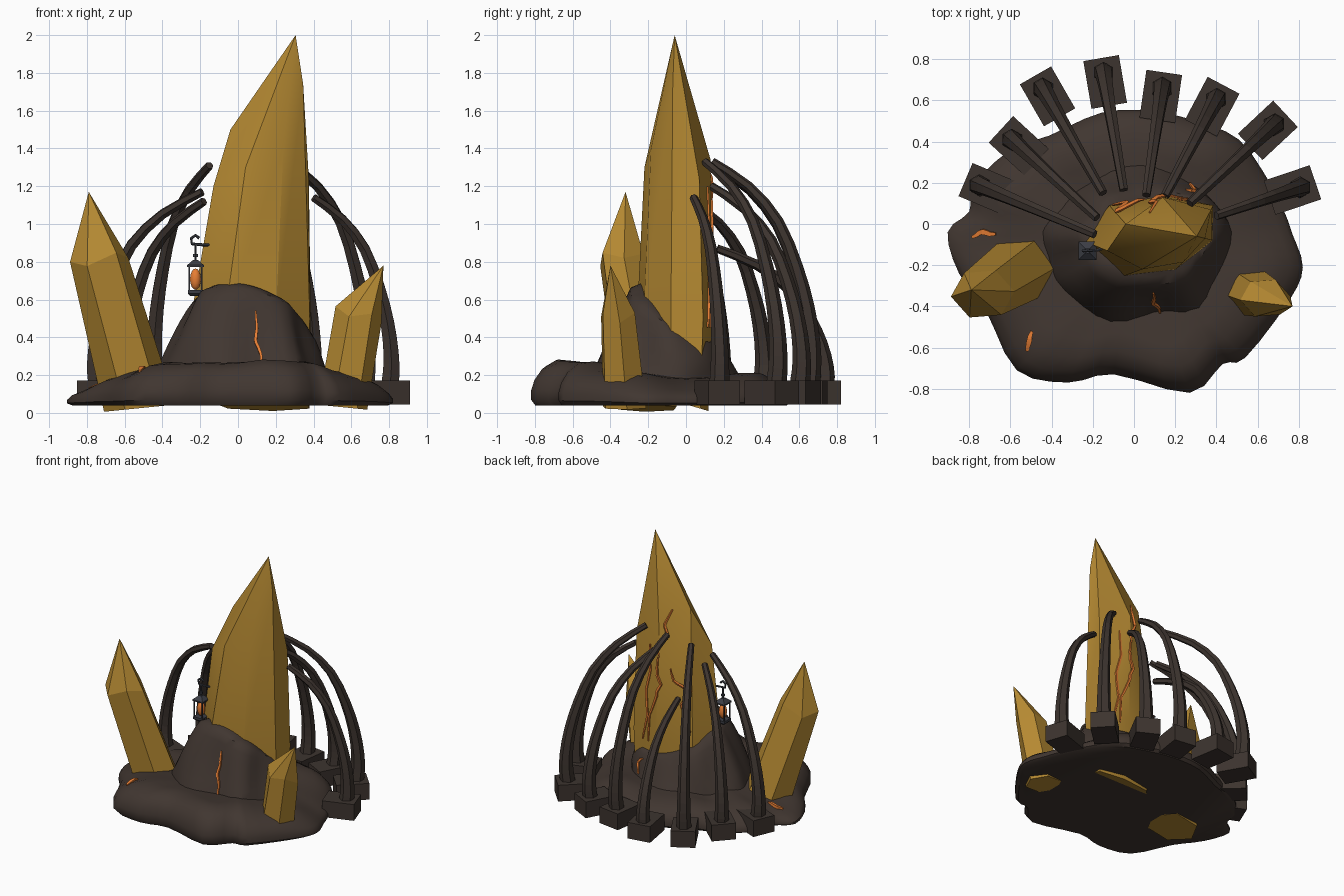
import bpy, bmesh, math, random
from mathutils import Vector, Matrix, noise
from mathutils.bvhtree import BVHTree

if "Cube" in bpy.data.objects:
    bpy.data.objects.remove(bpy.data.objects["Cube"])

random.seed(4)


def mat(name, rgb):
    m = bpy.data.materials.new(name)
    m.diffuse_color = (*rgb, 1)
    m.use_nodes = True
    m.node_tree.nodes["Principled BSDF"].inputs["Base Color"].default_value = m.diffuse_color
    return m


ROCK = mat("dark rock", (0.052, 0.037, 0.030))
BONE = mat("charred rib", (0.046, 0.034, 0.028))
AMBER = mat("amber crystal", (0.46, 0.25, 0.032))
GLOW = mat("orange glow", (0.80, 0.21, 0.035))
METAL = mat("lantern metal", (0.045, 0.048, 0.06))


def finish(name, bm, m, smooth=None):
    bmesh.ops.recalc_face_normals(bm, faces=bm.faces)
    me = bpy.data.meshes.new(name)
    bm.to_mesh(me)
    bm.free()
    me.materials.append(m)
    ob = bpy.data.objects.new(name, me)
    bpy.context.collection.objects.link(ob)
    if smooth:
        bpy.ops.object.select_all(action='DESELECT')
        ob.select_set(True)
        bpy.context.view_layer.objects.active = ob
        bpy.ops.object.shade_smooth_by_angle(angle=math.radians(smooth))
    return ob


def loft(name, rings, m, tip=None, smooth=None):
    """Skin closed rings; cap the ends or run to a tip."""
    bm = bmesh.new()
    vs = [[bm.verts.new(p) for p in r] for r in rings]
    n = len(vs[0])
    for a, b in zip(vs, vs[1:]):
        for i in range(n):
            j = (i + 1) % n
            bm.faces.new((a[i], a[j], b[j], b[i]))
    bm.faces.new(vs[0])
    if tip is None:
        bm.faces.new(vs[-1])
    else:
        t = bm.verts.new(tip)
        for i in range(n):
            bm.faces.new((vs[-1][i], vs[-1][(i + 1) % n], t))
    return finish(name, bm, m, smooth)


def tube(name, pts, radii, sides, m, smooth=None):
    pts = [Vector(p) for p in pts]
    rings = []
    for i, p in enumerate(pts):
        t = (pts[min(i + 1, len(pts) - 1)] - pts[max(i - 1, 0)]).normalized()
        ref = Vector((0, 0, 1)) if abs(t.z) < 0.95 else Vector((0, 1, 0))
        if i == 0:
            u = t.cross(ref).normalized()
        else:
            u = (u - t * u.dot(t)).normalized()
        v = t.cross(u)
        rings.append([p + radii[i] * (u * math.cos(a) + v * math.sin(a))
                      for a in [2 * math.pi * (k + 0.5) / sides for k in range(sides)]])
    return loft(name, rings, m, smooth=smooth)


def box(name, c, size, m, yaw=0.0):
    bm = bmesh.new()
    bmesh.ops.create_cube(bm, size=1, matrix=Matrix.Translation(c) @ Matrix.Rotation(yaw, 4, 'Z')
                          @ Matrix.Diagonal((*size, 1)))
    return finish(name, bm, m)


def spline(p, sub, closed):
    """Catmull-Rom through the points."""
    n, out = len(p), []
    for i in range(n if closed else n - 1):
        q = [Vector(p[(i + k) % n] if closed else p[min(max(i + k, 0), n - 1)]) for k in (-1, 0, 1, 2)]
        for s in range(sub):
            t = s / sub
            out.append(0.5 * (2 * q[1] + (q[2] - q[0]) * t + (2 * q[0] - 5 * q[1] + 4 * q[2] - q[3]) * t * t
                              + (3 * q[1] - q[0] - 3 * q[2] + q[3]) * t ** 3))
    return out if closed else out + [Vector(p[-1])]


# Rock base: lobed outline, pillow-shaped lumpy top
outline = [(-.905, -.04), (-.85, -.24), (-.72, -.42), (-.57, -.71), (-.32, -.77), (-.1, -.73), (.27, -.82),
           (.43, -.68), (.54, -.65), (.755, -.37), (.82, -.21), (.77, -.05), (.73, .06), (.66, .2), (.51, .41),
           (.3, .5), (.08, .55), (-.16, .54), (-.41, .43), (-.6, .36), (-.78, .19), (-.80, .06)]
edge = spline(outline, 3, True)


def base_height(x, y):
    h = .20 - .12 * min(y, 0) - .14 * max(0, abs(x) - .35)
    return h + .04 * noise.noise(Vector((x * 4, y * 4, 1)))


rings = []
for sc, k in ((.97, 0), (1, .12), (1, .32), (.975, .55), (.92, .77), (.82, .94), (.68, 1), (.45, 1), (.2, 1)):
    ring = []
    for e in edge:
        x, y = e.x * sc, (e.y + .1) * sc - .1
        ring.append((x, y, .04 + k * (base_height(x, y) - .04)))
    rings.append(ring)
rock_base = loft("rock_base", rings, ROCK, smooth=40)

# Rock mound holding the main crystal
rings = []
for t, k in ((0, 0), (.12, .16), (.3, .34), (.5, .54), (.7, .75), (.86, .9), (1, 1), (1.25, 1.04), (1.8, 1.04)):
    ring = []
    for i in range(40):
        a = 2 * math.pi * i / 40
        c, s = math.cos(a), math.sin(a)
        top = .52 - .07 * c - .13 * s
        r = 1 + .16 * noise.noise(Vector((c * 1.8, s * 1.8, t)))
        ring.append((.03 + .04 * t + (.47 - .17 * t) * c * r, -.1 + .03 * t + (.39 - .16 * t) * s * r,
                     .15 + (top - .15) * k))
    rings.append(ring)
rock_mound = loft("rock_mound", rings, ROCK, smooth=40)

# Main crystal: seven-sided, uneven shoulders, soft front right side
low = [(-.07, -.26), (.20, -.225), (.38, -.08), (.385, .09), (.16, .14), (-.12, .09), (-.25, -.08)]
shoulder = [(.04, -.22, 1.3), (.24, -.185, 1.4), (.345, -.07, 1.74), (.375, .07, 1.24),
            (.14, .13, 1.34), (-.04, .0, 1.5), (-.13, -.13, 1.2)]
main_crystal = loft("main_crystal", [[(x * .85 + .05, y * .85, .045 - .25 * y) for x, y in low],
                                     [(x, y, .5) for x, y in low], shoulder], AMBER, (.305, -.06, 2.0), 31)


# Side crystals
def side_crystal(name, b, rb, s, rs, tip, turn):
    rings = []
    for c, r, tilt in ((b, rb, .1), (s, rs, .2)):
        ring = []
        for i in range(6):
            a = turn + math.pi * i / 3
            dx, dy = r[0] * math.cos(a), r[1] * math.sin(a)
            ring.append((c[0] + dx, c[1] + dy, c[2] + tilt * dx * (1 if tip[0] < 0 else -1) + .04 * (i % 2) * (c is s)))
        rings.append(ring)
    return loft(name, rings, AMBER, tip)


side_crystal("left_crystal", (-.52, -.20, .025), (.19, .165), (-.735, -.34, .79), (.155, .125), (-.79, -.32, 1.17), .1)
side_crystal("right_crystal", (.555, -.325, .03), (.13, .125), (.638, -.36, .50), (.122, .098), (.77, -.40, .78), .1)

# Curved ribs on blocks: (block x, y, tip x, y, tip height)
ribs = [(-.71, .17, -.19, -.05, 1.17), (-.56, .38, -.18, .03, 1.12), (-.42, .62, -.15, .15, 1.31),
        (-.14, .69, -.05, .165, .87), (.13, .62, .06, .14, 1.33), (.38, .57, .15, .135, 1.2),
        (.65, .455, .27, .10, 1.33), (.77, .165, .40, .04, 1.14)]
profile = [(1, .09), (1.03, .18), (1.03, .28), (.98, .42), (.87, .58), (.68, .76), (.38, .9), (0, 1)]
for n, (bx, by, tx, ty, h) in enumerate(ribs, 1):
    d = Vector((bx - tx, by - ty))
    yaw = math.atan2(d.y, d.x)
    box(f"rib_block_{n}", (bx, by, .108), (.235, .175, .125), BONE, yaw)
    d += d.normalized() * .03
    pts = spline([(tx + d.x * f, ty + d.y * f, h * z) for f, z in profile], 2, False)
    tube(f"rib_{n}", pts, [.056 - .034 * i / (len(pts) - 1) for i in range(len(pts))], 6, BONE)

# Glowing cracks laid on the surfaces
cracks = [
    (rock_mound, [(.09, -.3, .53), (.10, -.36, .45), (.095, -.4, .39), (.12, -.45, .33), (.135, -.5, .26)]),
    (rock_base, [(-.81, -.06, .2), (-.76, -.04, .2), (-.72, -.05, .2), (-.68, -.05, .2)]),
    (rock_base, [(-.50, -.52, .25), (-.52, -.57, .25), (-.54, -.62, .25)]),
    (main_crystal, [(.06, .1, 1.5), (.09, .15, 1.4), (.05, .15, 1.3), (.15, .15, 1.2), (.13, .15, 1.13)]),
    (main_crystal, [(.15, .2, 1.13), (.17, .2, 1.05), (.11, .2, .92), (.18, .2, .8), (.24, .2, .66), (.25, .2, .45)]),
    (main_crystal, [(.0, .2, 1.07), (-.02, .2, .98), (-.11, .1, .9), (-.06, .15, .8), (-.12, .12, .6)]),
    (main_crystal, [(.25, .2, 1.2), (.24, .2, 1.0), (.28, .2, .85), (.26, .2, .65), (.31, .2, .45)]),
    (rock_mound, [(.3, .3, .38), (.34, .25, .32), (.33, .3, .25)]),
]
for n, (ob, pts) in enumerate(cracks, 1):
    tree = BVHTree.FromPolygons([v.co for v in ob.data.vertices], [p.vertices[:] for p in ob.data.polygons])
    dense = []
    for a, b in zip(pts, pts[1:]):
        dense += [Vector(a).lerp(Vector(b), k / 4) for k in range(4)]
    hits = [tree.find_nearest(p) for p in dense + [Vector(pts[-1])]]
    dense = [h[0] + h[1] * .005 for h in hits]
    w = .018 if ob is rock_base else .0115
    m = len(dense) - 1
    tube(f"glow_crack_{n}", dense, [w * (.5 + .5 * math.sin(math.pi * i / m)) for i in range(m + 1)], 4, GLOW)

# Lantern hung from the main crystal
LX, LY = -.225, -.13
tube("lantern_hook", [(-.12, -.11, .89), (-.19, LY, .89), (LX - .02, LY, .895), (LX - .022, LY, .925),
                      (LX, LY, .94), (LX + .02, LY, .925)], [.008] * 6, 6, METAL)
tube("lantern_rod", [(LX, LY, .79), (LX, LY, .895)], [.006] * 2, 6, METAL)
tube("lantern_ring", [(LX, LY, .825), (LX, LY, .84)], [.014] * 2, 6, METAL)


def square(r, z):
    return [(LX + r * sx, LY + r * sy, z) for sx, sy in ((-1, -1), (1, -1), (1, 1), (-1, 1))]


loft("lantern_roof", [square(.044, .772), square(.044, .782), square(.012, .81)], METAL)
loft("lantern_foot", [square(.028, .62), square(.04, .632), square(.04, .65)], METAL)
for sx in (-1, 1):
    for sy in (-1, 1):
        box("lantern_post", (LX + .034 * sx, LY + .034 * sy, .71), (.008, .008, .13), METAL)
bm = bmesh.new()
bmesh.ops.create_uvsphere(bm, u_segments=12, v_segments=8, radius=1,
                          matrix=Matrix.Translation((LX, LY, .708)) @ Matrix.Diagonal((.029, .029, .056, 1)))
finish("lantern_flame", bm, GLOW, 60)
